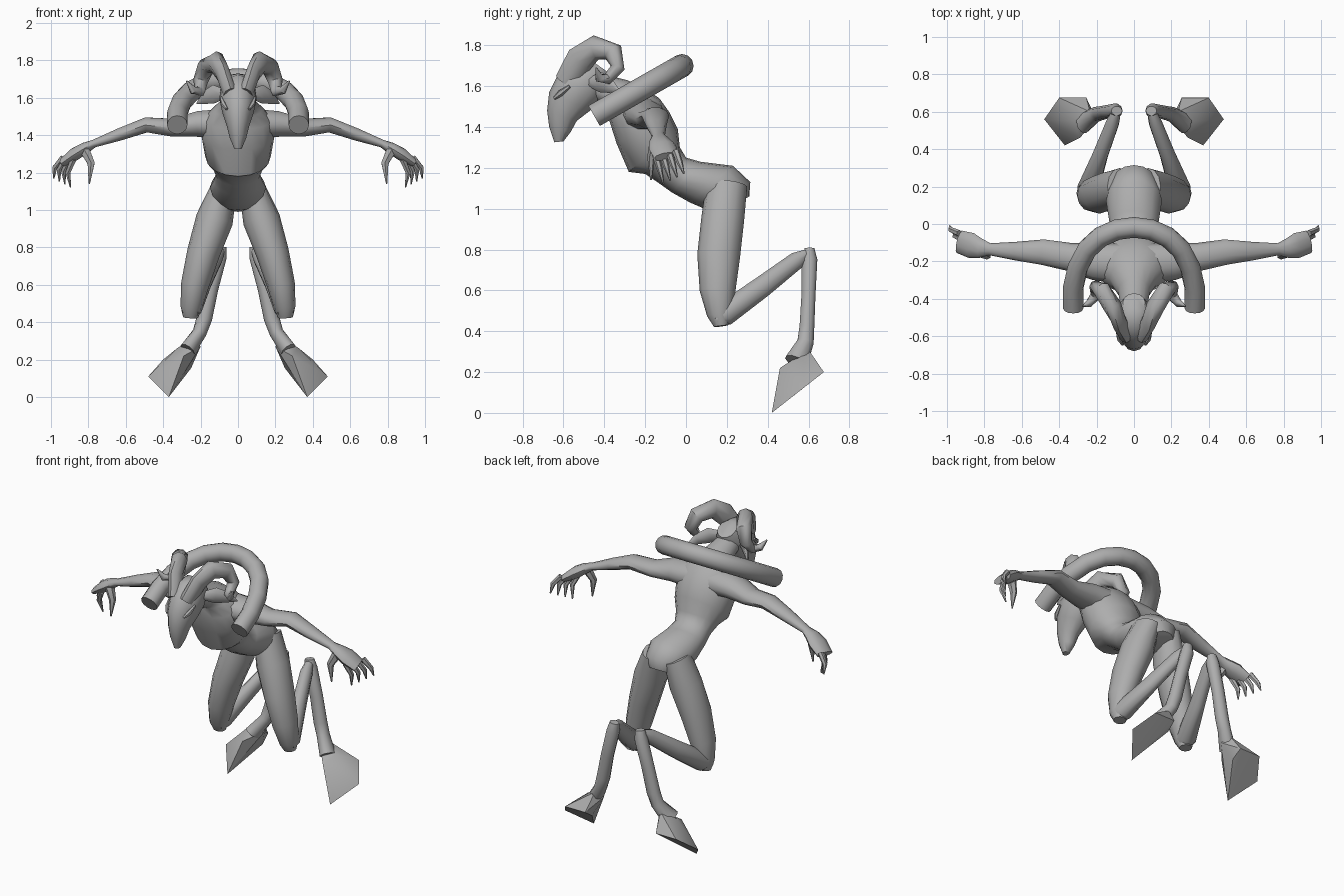
import bpy, bmesh, math
from mathutils import Vector

grey = bpy.data.materials.new("stone grey")
grey.diffuse_color = (0.42, 0.42, 0.42, 1)


def finish(name, bm, angle=50):
    bmesh.ops.recalc_face_normals(bm, faces=bm.faces)
    mesh = bpy.data.meshes.new(name)
    bm.to_mesh(mesh)
    bm.free()
    mesh.materials.append(grey)
    obj = bpy.data.objects.new(name, mesh)
    bpy.context.collection.objects.link(obj)
    bpy.ops.object.select_all(action='DESELECT')
    obj.select_set(True)
    bpy.context.view_layer.objects.active = obj
    bpy.ops.object.shade_smooth_by_angle(angle=math.radians(angle))
    return obj


def skin(name, rings, sides, angle=50):
    """Join elliptical rings given as (centre, half axis, half axis)."""
    bm = bmesh.new()
    loops = []
    for c, u, v in rings:
        loops.append([bm.verts.new(c + u * math.cos(t) + v * math.sin(t))
                      for t in (math.tau * i / sides for i in range(sides))])
    for a, b in zip(loops, loops[1:]):
        for i in range(sides):
            j = (i + 1) % sides
            bm.faces.new((a[i], a[j], b[j], b[i]))
    bm.faces.new(loops[0])
    bm.faces.new(loops[-1])
    return finish(name, bm, angle)


def body(name, sections, sides=16):
    """Sections: front y, front z, back y, back z, half width."""
    rings = []
    for fy, fz, by, bz, w in sections:
        f, b = Vector((0, fy, fz)), Vector((0, by, bz))
        rings.append(((f + b) / 2, Vector((w, 0, 0)), (f - b) / 2))
    skin(name, rings, sides)


def limb(name, pts, side, sides=10, mirror=True, angle=50):
    """Points: x, y, z, half width along side, half thickness."""
    for s, tag in ((1, "_right"), (-1, "_left")) if mirror else ((1, ""),):
        p = [Vector((s * q[0], q[1], q[2])) for q in pts]
        ref = Vector((s * side[0], side[1], side[2]))
        rings = []
        for i, c in enumerate(p):
            t = Vector()
            if i:
                t += (c - p[i - 1]).normalized()
            if i < len(p) - 1:
                t += (p[i + 1] - c).normalized()
            t.normalize()
            u = (ref - t * ref.dot(t)).normalized()
            rings.append((c, u * pts[i][3], t.cross(u) * pts[i][4]))
        skin(name + tag, rings, sides, angle)


def hull(name, pts, angle=30):
    for s, tag in ((1, "_right"), (-1, "_left")):
        bm = bmesh.new()
        for x, y, z in pts:
            bm.verts.new((s * x, y, z))
        bmesh.ops.convex_hull(bm, input=bm.verts)
        finish(name + tag, bm, angle)


X, Y, Z = (1, 0, 0), (0, 1, 0), (0, 0, 1)

# Pelvis, waist, chest and neck
body("torso", [
    (0.18, 0.99, 0.31, 1.06, .08), (0.09, 1.00, 0.315, 1.13, .13),
    (0.02, 1.03, 0.23, 1.21, .15), (-0.07, 1.08, 0.07, 1.23, .13),
    (-0.14, 1.13, 0.0, 1.25, .12), (-0.20, 1.17, -0.03, 1.30, .14),
    (-0.28, 1.18, -0.04, 1.39, .175), (-0.34, 1.32, -0.08, 1.47, .195),
    (-0.375, 1.43, -0.13, 1.54, .19), (-0.38, 1.49, -0.20, 1.59, .13),
    (-0.43, 1.52, -0.29, 1.63, .085), (-0.50, 1.55, -0.41, 1.66, .07)])

# Long tapering head
body("head", [
    (-0.645, 1.325, -0.60, 1.33, .02), (-0.67, 1.40, -0.565, 1.375, .045),
    (-0.68, 1.48, -0.535, 1.43, .062), (-0.67, 1.57, -0.47, 1.48, .085),
    (-0.625, 1.66, -0.42, 1.53, .10), (-0.56, 1.72, -0.38, 1.60, .09),
    (-0.47, 1.73, -0.37, 1.66, .06)], 12)

# Brows over the eyes, and ears
limb("brow", [(0.06, -.645, 1.54, .008, .008), (0.078, -.615, 1.565, .016, .014),
              (0.09, -.57, 1.60, .008, .008)], Z, 6)
limb("ear", [(0.07, -.47, 1.62, .025, .02), (0.13, -.42, 1.62, .05, .02),
             (0.18, -.37, 1.60, .035, .015), (0.22, -.32, 1.57, .004, .004)], Z, 6)

# Small hooked horns
limb("hooked_horn", [
    (0.04, -.585, 1.62, .04, .06), (0.08, -.52, 1.73, .04, .07),
    (0.115, -.44, 1.79, .05, .06), (0.17, -.355, 1.765, .05, .05),
    (0.20, -.335, 1.69, .04, .035), (0.205, -.385, 1.635, .03, .028),
    (0.24, -.425, 1.64, .022, .022), (0.275, -.44, 1.69, .004, .004)], X, 8)

# Great curved horn sweeping around behind the shoulders
half = [(0.325, -.45), (0.325, -.34), (0.30, -.23), (0.25, -.135),
        (0.18, -.07), (0.09, -.03)]
arc = half + [(0, -.018)] + [(-x, y) for x, y in reversed(half)]
limb("great_horn", [(x, y, 1.70 + .57 * (y + .02), .057, .055) for x, y in arc],
     (0, -.495, .869), 12, mirror=False)

# Arms with palms
limb("arm", [
    (0.08, -.21, 1.46, .11, .085), (0.21, -.20, 1.46, .10, .072),
    (0.35, -.175, 1.44, .075, .05), (0.49, -.15, 1.455, .068, .042),
    (0.63, -.145, 1.405, .05, .035), (0.77, -.135, 1.355, .032, .022),
    (0.82, -.13, 1.33, .052, .032), (0.87, -.115, 1.30, .068, .036),
    (0.935, -.095, 1.255, .062, .024)], Y)

# Fingers and thumbs
for i in range(4):
    k = i / 3
    mix = lambda a, b: tuple(p + (q - p) * k for p, q in zip(a, b))
    limb(f"finger_{i + 1}", [
        mix((.935, -.05, 1.28, .018, .018), (.88, -.15, 1.27, .018, .018)),
        mix((.98, -.03, 1.225, .015, .015), (.91, -.13, 1.20, .015, .015)),
        mix((.985, -.01, 1.17, .004, .004), (.895, -.11, 1.12, .004, .004))], Y, 6)
limb("thumb", [(.82, -.15, 1.32, .03, .03), (.785, -.17, 1.25, .02, .022),
               (.795, -.172, 1.14, .004, .004)], Y, 6)

# Thighs, shins and lower legs
limb("thigh", [
    (0.075, .20, 1.12, .07, .10), (0.125, .18, 0.95, .10, .105),
    (0.185, .16, 0.77, .088, .105), (0.23, .155, 0.60, .075, .088),
    (0.25, .165, 0.48, .058, .062), (0.253, .172, 0.425, .04, .035)], X, 12)
limb("shin", [
    (0.255, .14, .455, .045, .035), (0.245, .19, .485, .06, .062),
    (0.18, .37, .615, .042, .055), (0.115, .54, .745, .036, .045),
    (0.095, .60, .785, .025, .02)], X)
limb("lower_leg", [
    (0.092, .605, .805, .03, .025), (0.10, .605, .75, .04, .04),
    (0.145, .60, .58, .04, .036), (0.18, .592, .42, .042, .038),
    (0.205, .585, .345, .038, .042), (0.27, .54, .25, .045, .06)], X)

# Cloven-style wedge hooves
hull("hoof", [
    (.37, .42, 0), (.48, .56, .11), (.40, .675, .20), (.255, .675, .20),
    (.25, .61, .155), (.20, .56, .27), (.235, .60, .31), (.32, .55, .265),
    (.29, .46, .22)])
